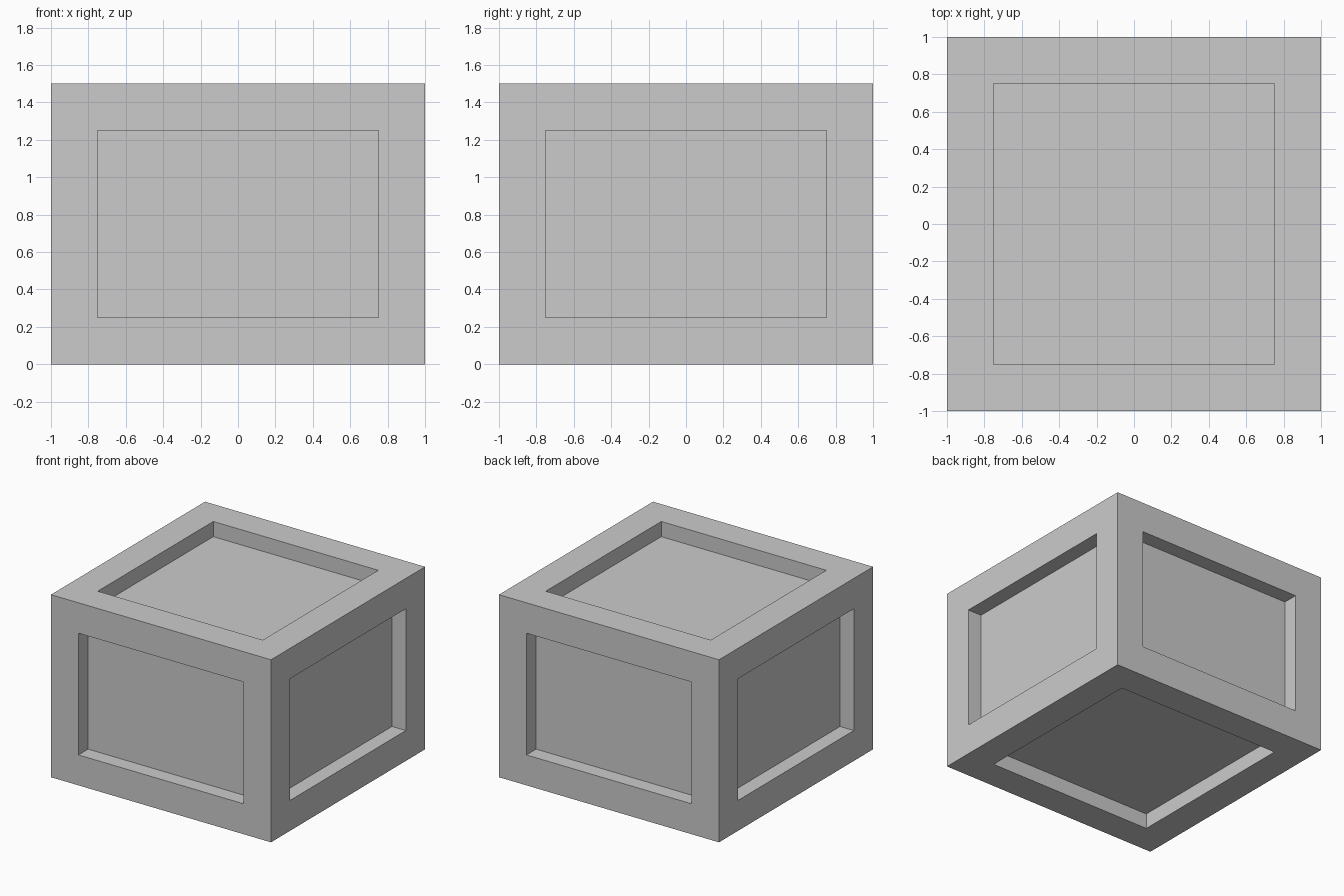
import bpy
import bmesh
from mathutils import Matrix

if "Cube" in bpy.data.objects:
    bpy.data.objects.remove(bpy.data.objects["Cube"])

SIZE = (2.0, 2.0, 1.5)
FRAME = 0.25     # width of the border on every side
DEPTH = 0.125    # how far each panel is sunk

# Crate body: a box standing on the ground
bm = bmesh.new()
bmesh.ops.create_cube(
    bm, size=1.0,
    matrix=Matrix.Translation((0, 0, SIZE[2] / 2)) @ Matrix.Diagonal((*SIZE, 1)))
bm.normal_update()

# Recessed panels: inset all six faces, then push them straight in
panels = bm.faces[:]
bmesh.ops.inset_individual(bm, faces=panels, thickness=FRAME, use_even_offset=True)
bm.normal_update()
for panel in panels:
    inward = -panel.normal * DEPTH
    floor = bmesh.ops.extrude_discrete_faces(bm, faces=[panel])["faces"][0]
    bmesh.ops.translate(bm, verts=floor.verts[:], vec=inward)
bmesh.ops.recalc_face_normals(bm, faces=bm.faces[:])

mesh = bpy.data.meshes.new("crate")
bm.to_mesh(mesh)
bm.free()
crate = bpy.data.objects.new("crate", mesh)
bpy.context.collection.objects.link(crate)
